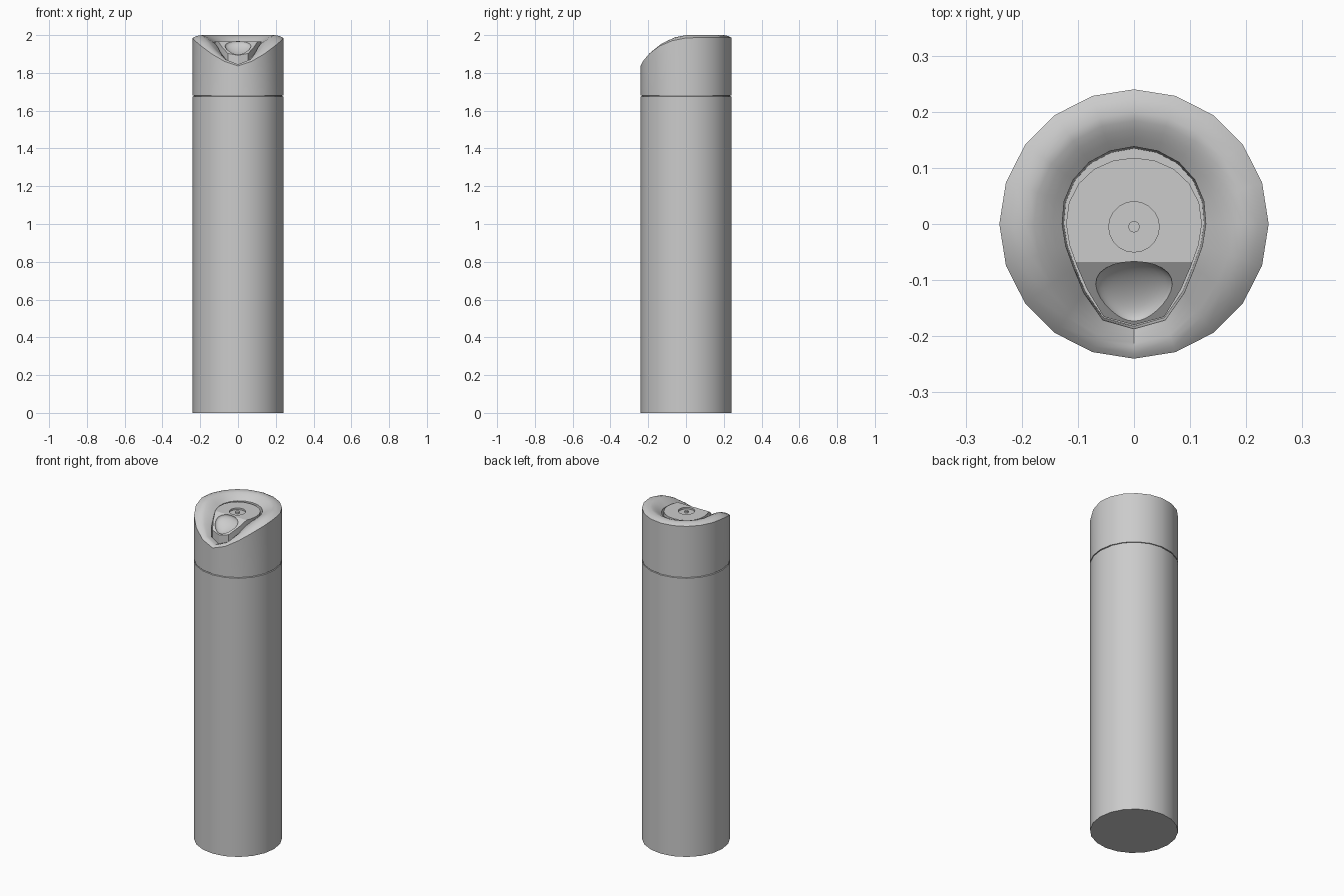
import bpy, bmesh
from math import sin, cos, pi, radians

if "Cube" in bpy.data.objects:
    bpy.data.objects.remove(bpy.data.objects["Cube"])

N, R = 20, 0.24

# Half tables by angle, front (0 deg) to back (180 deg) in 18 degree steps
OUTER_Z = [1.837, 1.862, 1.902, 1.942, 1.970, 1.985, 1.987, 1.987, 1.987, 1.987, 1.987]
CREST_Z = [1.845, 1.872, 1.918, 1.960, 1.988, 2.0, 2.0, 2.0, 2.0, 2.0, 2.0]
HOLE_R = [.187, .180, .152, .133, .128, .128, .131, .134, .136, .137, .138]
HOLE_Z = [1.842, 1.862, 1.903, 1.937, 1.955, 1.962, 1.964, 1.965, 1.966, 1.966, 1.966]
BUTTON_R = [.180, .174, .143, .126, .121, .121, .122, .122, .121, .119, .118]


def at(table, i):
    return table[min(i, N - i)]


def polar(r, i, z):
    a = 2 * pi * i / N
    return (r * sin(a), -r * cos(a), z)


def finish(bm, name, angle=35):
    bmesh.ops.recalc_face_normals(bm, faces=bm.faces[:])
    me = bpy.data.meshes.new(name)
    bm.to_mesh(me)
    bm.free()
    ob = bpy.data.objects.new(name, me)
    bpy.context.collection.objects.link(ob)
    bpy.ops.object.select_all(action='DESELECT')
    ob.select_set(True)
    bpy.context.view_layer.objects.active = ob
    bpy.ops.object.shade_smooth_by_angle(angle=radians(angle))
    return ob


def loft(name, rings, angle=35):
    bm = bmesh.new()
    loops = [[bm.verts.new(p) for p in ring] for ring in rings]
    for a, b in zip(loops, loops[1:]):
        for i in range(N):
            j = (i + 1) % N
            bm.faces.new((a[i], a[j], b[j], b[i]))
    bm.faces.new(loops[0])
    bm.faces.new(loops[-1])
    return finish(bm, name, angle)


def lathe(name, profile, cx=0, cy=0):
    rings = []
    for r, z in profile:
        pts = [polar(r, i, z) for i in range(N)]
        rings.append([(x + cx, y + cy, h) for x, y, h in pts])
    return loft(name, rings)


# Can body with a hidden neck that carries the cap
lathe("can_body", [(R, 0), (R, 1.675), (.234, 1.677), (.234, 1.684)])

# Cap: straight wall, rounded crest dipping to a V at the front, finger well
rings = [[polar(R, i, 1.681) for i in range(N)],
         [polar(R, i, at(OUTER_Z, i)) for i in range(N)]]
for t in (0.4, 1.0):
    ring = []
    for i in range(N):
        rc = at(HOLE_R, i) + .6 * (R - at(HOLE_R, i))
        zo, zc = at(OUTER_Z, i), at(CREST_Z, i)
        ring.append(polar(R + (rc - R) * t, i, zo + (zc - zo) * (1 - (1 - t) ** 2)))
    rings.append(ring)
for t in (0.25, 0.5, 0.75, 1.0):
    ring = []
    for i in range(N):
        rh = at(HOLE_R, i)
        rc = rh + .6 * (R - rh)
        zc, zh = at(CREST_Z, i), at(HOLE_Z, i)
        ring.append(polar(rc + (rh - rc) * t, i, zc + (zh - zc) * t ** 1.5))
    rings.append(ring)
rings.append([polar(at(HOLE_R, i) * .975, i, 1.80) for i in range(N)])
loft("cap", rings, 40)

# Button: teardrop prism whose front part slopes down
TOP, FOLD, SLOPE = 1.967, -.068, .66
bm = bmesh.new()
top = [bm.verts.new(polar(at(BUTTON_R, i), i, TOP)) for i in range(N)]
low = [bm.verts.new(polar(at(BUTTON_R, i), i, 1.80)) for i in range(N)]
bm.faces.new(top)
bm.faces.new(low)
for i in range(N):
    j = (i + 1) % N
    bm.faces.new((top[i], top[j], low[j], low[i]))
bmesh.ops.bisect_plane(bm, geom=bm.verts[:] + bm.edges[:] + bm.faces[:],
                       plane_co=(0, FOLD, 0), plane_no=(0, 1, 0))
for v in bm.verts:
    if v.co.z > 1.9 and v.co.y < FOLD:
        v.co.z -= (FOLD - v.co.y) * SLOPE
button = finish(bm, "spray_button")

# Finger scoop cutter: pear-shaped ellipsoid lying on the slope
bm = bmesh.new()
bmesh.ops.create_uvsphere(bm, u_segments=28, v_segments=16, radius=1)
for v in bm.verts:
    x, y, z = v.co
    x, y, z = .066 * x * (1 + .3 * y), .064 * y, .026 * z
    c, s = cos(.583), sin(.583)
    v.co = (x, -.121 + c * y - s * z, 1.934 + s * y + c * z)
scoop = finish(bm, "scoop_cutter")

# Round recess cutter around the nozzle
recess = lathe("recess_cutter", [(.045, 1.957), (.045, 2.02)], 0, -.005)

for cutter in (scoop, recess):
    mod = button.modifiers.new(cutter.name, 'BOOLEAN')
    mod.operation = 'DIFFERENCE'
    mod.solver = 'EXACT'
    mod.object = cutter
    bpy.context.view_layer.objects.active = button
    bpy.ops.object.modifier_apply(modifier=mod.name)
    bpy.data.objects.remove(cutter, do_unlink=True)
bpy.ops.object.select_all(action='DESELECT')
button.select_set(True)
bpy.ops.object.shade_smooth_by_angle(angle=radians(30))

# Nozzle pin in the recess
lathe("nozzle", [(.01, 1.95), (.01, 1.968)], 0, -.005)
